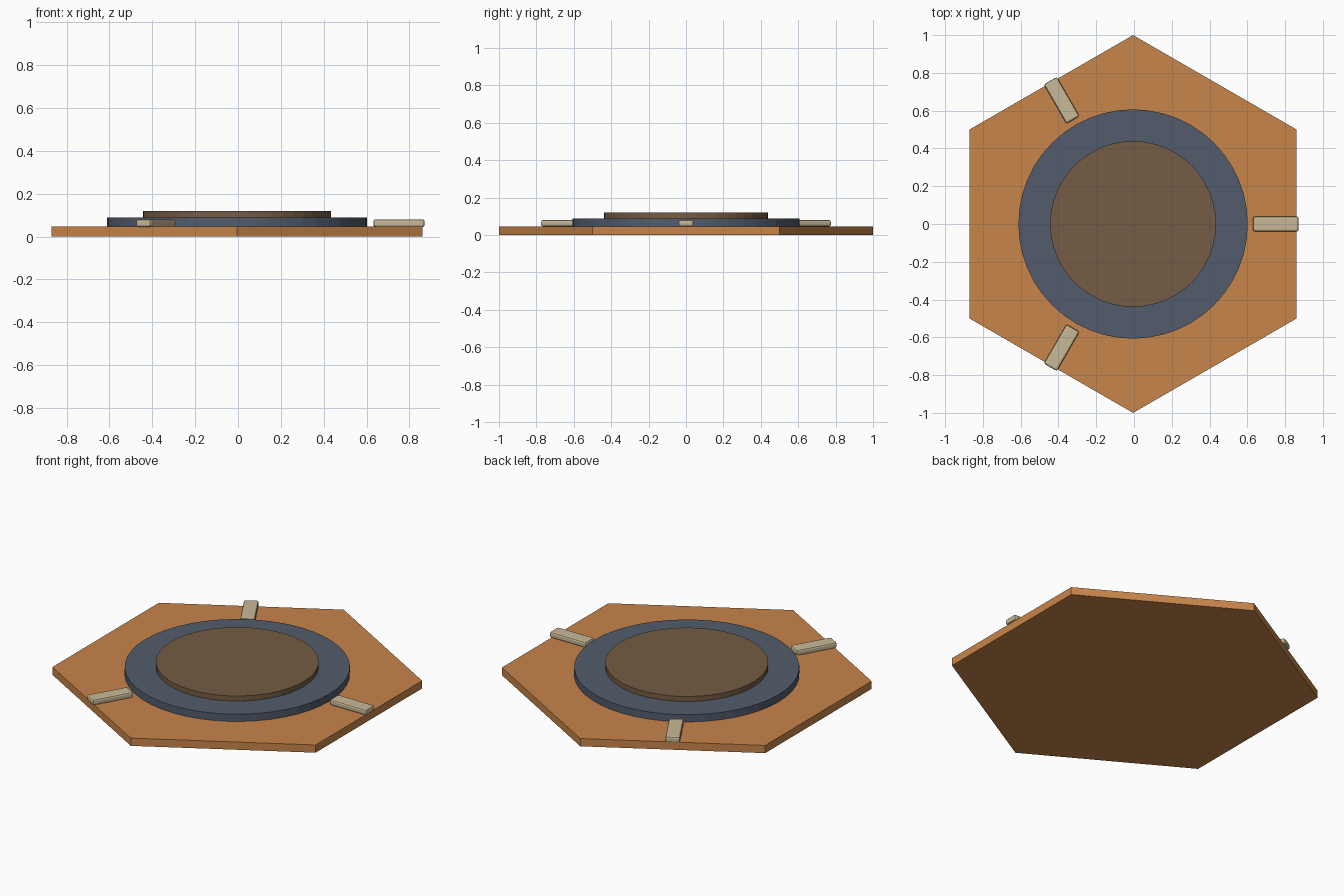
import bpy, math

if "Cube" in bpy.data.objects:
    bpy.data.objects.remove(bpy.data.objects["Cube"])

CX = -0.005  # shared axis of the stacked plates


def material(name, rgb):
    m = bpy.data.materials.new(name)
    m.diffuse_color = (*rgb, 1.0)
    m.use_nodes = True
    m.node_tree.nodes["Principled BSDF"].inputs["Base Color"].default_value = m.diffuse_color
    return m


orange = material("copper orange", (0.58, 0.235, 0.068))
slate = material("slate blue", (0.085, 0.107, 0.15))
brown = material("dark brown", (0.178, 0.107, 0.056))
cream = material("pale cream", (0.58, 0.48, 0.305))


def plate(name, sides, radius, z0, z1, mat):
    bpy.ops.mesh.primitive_cylinder_add(
        vertices=sides, radius=radius, depth=z1 - z0,
        location=(CX, 0, (z0 + z1) / 2))
    ob = bpy.context.object
    ob.name = name
    ob.data.materials.append(mat)
    return ob


# Stacked plates: hexagonal base, round step and raised centre
plate("hexagon_base", 6, 1.0, 0.0, 0.046, orange)
plate("round_step", 48, 0.607, 0.046, 0.089, slate)
plate("centre_disc", 48, 0.439, 0.089, 0.119, brown)

# Three bevelled bars pointing outwards
for i in range(3):
    a = math.radians(120 * i)
    bpy.ops.mesh.primitive_cube_add(
        size=1, location=(CX + 0.756 * math.cos(a), 0.756 * math.sin(a), 0.0625),
        rotation=(0, 0, a))
    bar = bpy.context.object
    bar.name = f"radial_bar_{i + 1}"
    bar.scale = (0.24, 0.08, 0.035)
    bpy.ops.object.transform_apply(location=False, rotation=False, scale=True)
    bev = bar.modifiers.new("edge_bevel", 'BEVEL')
    bev.width = 0.01
    bev.segments = 2
    bar.data.materials.append(cream)
